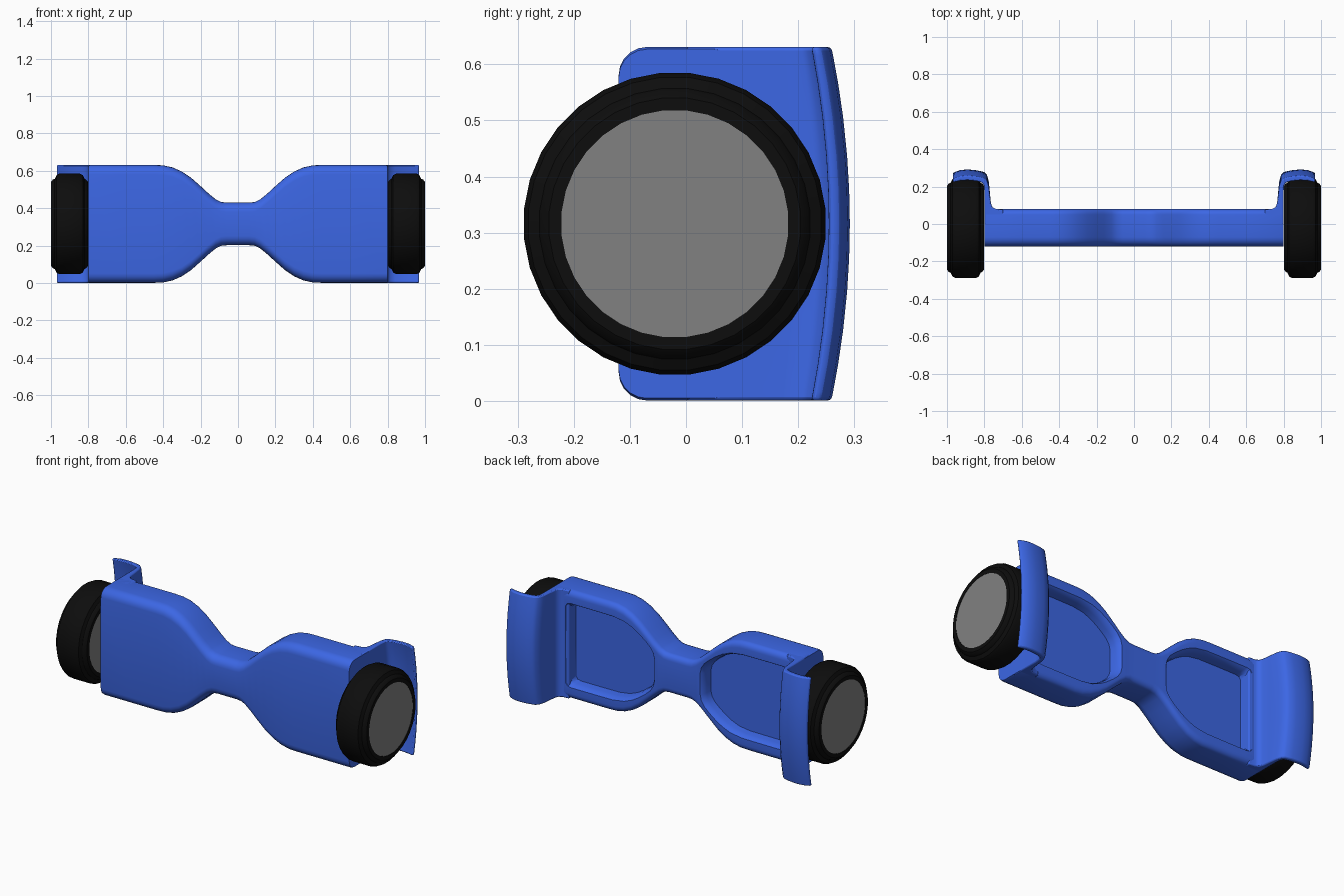
import bpy, bmesh, math

if "Cube" in bpy.data.objects:
    bpy.data.objects.remove(bpy.data.objects["Cube"])

CZ = 0.316  # mid height of the whole board


def material(name, rgb):
    m = bpy.data.materials.new(name)
    m.diffuse_color = (*rgb, 1)
    m.use_nodes = True
    m.node_tree.nodes["Principled BSDF"].inputs["Base Color"].default_value = m.diffuse_color
    return m


BLUE = material("blue plastic", (0.045, 0.135, 0.78))
BLACK = material("black rubber", (0.004, 0.004, 0.004))
GREY = material("grey metal", (0.22, 0.22, 0.22))


def loft(name, rings, mat, caps=True, closed=False):
    """Skin a list of equal-length closed rings."""
    bm = bmesh.new()
    vs = [[bm.verts.new(p) for p in r] for r in rings]
    n, m = len(rings[0]), len(rings)
    for i in range(m if closed else m - 1):
        a, b = vs[i], vs[(i + 1) % m]
        for j in range(n):
            bm.faces.new((a[j], a[(j + 1) % n], b[(j + 1) % n], b[j]))
    if caps and not closed:
        bm.faces.new(vs[0])
        bm.faces.new(vs[-1])
    bmesh.ops.recalc_face_normals(bm, faces=bm.faces)
    me = bpy.data.meshes.new(name)
    bm.to_mesh(me)
    bm.free()
    me.materials.append(mat)
    ob = bpy.data.objects.new(name, me)
    bpy.context.collection.objects.link(ob)
    return ob


def select(ob):
    bpy.ops.object.select_all(action='DESELECT')
    ob.select_set(True)
    bpy.context.view_layer.objects.active = ob


def smooth(ob, angle=35):
    select(ob)
    bpy.ops.object.shade_smooth_by_angle(angle=math.radians(angle))


# Body: rounded box section swept along x, pinched at the waist
half = [(0, .114), (.06, .114), (.09, .117), (.12, .132), (.16, .165), (.2, .202),
        (.25, .246), (.3, .28), (.35, .302), (.4, .313), (.45, .315), (.6, .315),
        (.79, .315), (.8, .311)]
stations = [(-x, h) for x, h in reversed(half[1:])] + half


def section(x, h):
    pts = []
    # corners: (y sign, z sign, y radius, z radius, start angle)
    for sy, sz, ry, rz, a0 in ((1, 1, .03, .035, 0), (-1, 1, .05, .05, 90),
                               (-1, -1, .05, .05, 180), (1, -1, .03, .035, 270)):
        cy = (.08 - ry) if sy > 0 else (-.12 + ry)
        for k in range(6):
            a = math.radians(a0 + 18 * k)
            pts.append((x, cy + ry * math.cos(a), CZ + sz * (h - rz) + rz * math.sin(a)))
    return pts


body = loft("body", [section(x, h) for x, h in stations], BLUE)

# Foot pad recesses cut into the back of the body
pad = [(.165, .06), (.172, .09), (.19, .118), (.22, .145), (.26, .175), (.3, .199),
       (.35, .219), (.42, .229), (.55, .23), (.67, .23), (.692, .225), (.703, .21)]
outline = pad + [(x, -h) for x, h in reversed(pad)]
for s in (1, -1):
    layers = [(.12, 1.12), (.085, 1.08), (.074, 1.045), (.06, 1.015), (.045, 1.0), (.012, .985)]
    rings = [[(s * (.44 + (x - .44) * k), y, CZ + z * k) for x, z in outline]
             for y, k in layers]
    cutter = loft("pad_cutter", rings, BLUE)
    cutter.hide_render = True
    mod = body.modifiers.new("recess", 'BOOLEAN')
    mod.operation = 'DIFFERENCE'
    mod.solver = 'EXACT'
    mod.object = cutter
    select(body)
    bpy.ops.object.modifier_apply(modifier=mod.name)
    bpy.data.objects.remove(cutter)
smooth(body, 40)

# Fender: wall beside the body that curls over the wheel, bulging at mid height
fender = [(.70, .077), (.74, .081), (.757, .09), (.765, .11), (.77, .15), (.776, .2),
          (.786, .23), (.802, .245), (.84, .254), (.89, .259), (.93, .255), (.962, .243),
          (.97, .236), (.966, .222), (.93, .230), (.89, .233), (.84, .228), (.812, .220),
          (.802, .205), (.80, .17), (.80, 0), (.70, 0)]
levels = [-.315, -.30, -.25, -.19, -.12, -.06, 0, .06, .12, .19, .25, .30, .315]


def bulge(y, t):
    w = min(1, max(0, (y - .1) / .13))
    return y + w * .033 * (1 - (t / .315) ** 2)


# Wheel: 32-sided tyre ring around a flat hub disc
tyre = [(.802, .203), (.802, .225), (.812, .238), (.82, .242), (.83, .262), (.845, .27),
        (.955, .27), (.97, .262), (.98, .242), (.99, .238), (1.0, .225), (1.0, .203)]
hub = [(.804, .205), (.998, .205)]


def spin(profile, s, n=32):
    rings = []
    for x, r in profile:
        rings.append([(s * x, -.02 + r * math.cos(2 * math.pi * (k + .5) / n),
                       CZ + r * math.sin(2 * math.pi * (k + .5) / n)) for k in range(n)])
    return rings


for s, side in ((1, "right"), (-1, "left")):
    f = loft(side + "_fender",
             [[(s * x, bulge(y, t), CZ + t) for x, y in fender] for t in levels], BLUE)
    b = f.modifiers.new("soft edges", 'BEVEL')
    b.width = .006
    b.segments = 2
    b.limit_method = 'ANGLE'
    b.angle_limit = math.radians(60)
    smooth(f, 50)
    smooth(loft(side + "_tyre", spin(tyre, s), BLACK, closed=True), 35)
    smooth(loft(side + "_hub", spin(hub, s), GREY), 35)
